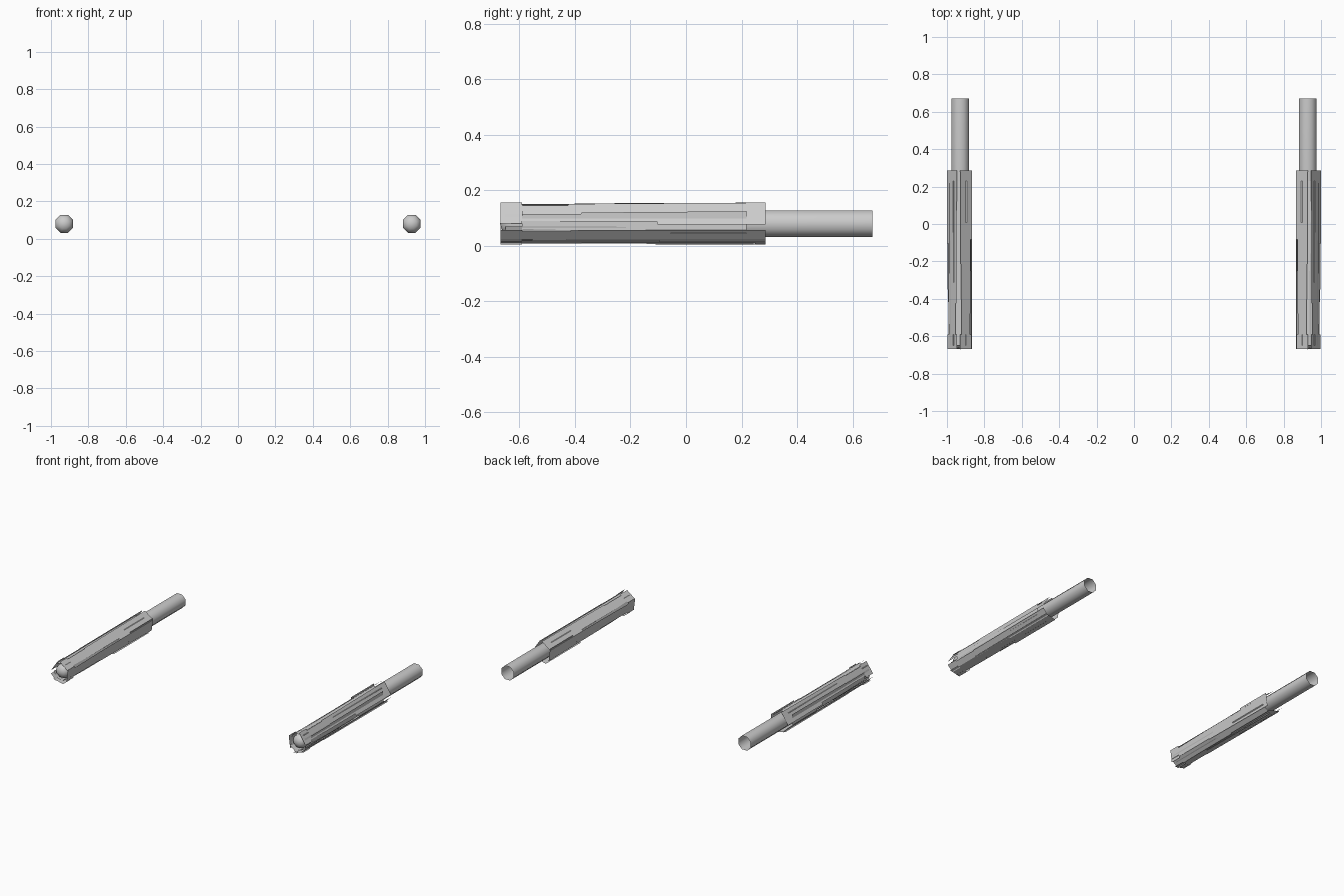
import bpy, bmesh, math, random
from mathutils import Vector

if "Cube" in bpy.data.objects:
    bpy.data.objects.remove(bpy.data.objects["Cube"])

CX, CZ = 0.929, 0.08


def finish(bm, name, smooth=False):
    me = bpy.data.meshes.new(name)
    bm.to_mesh(me)
    bm.free()
    ob = bpy.data.objects.new(name, me)
    bpy.context.collection.objects.link(ob)
    for p in me.polygons:
        p.use_smooth = smooth
    # both rods come from one side by mirroring across x = 0
    m = ob.modifiers.new("mirror", 'MIRROR')
    m.use_axis[0] = True
    m.use_mirror_merge = False
    return ob


# Hollow eight-sided core with a domed front and an open back
def core():
    bm = bmesh.new()
    rings = []
    for y, r in [(0.672, .052), (-0.625, .052), (-0.648, .044), (-0.662, .028)]:
        rings.append([bm.verts.new((-CX + r * math.cos((k + .5) * math.pi / 4), y,
                                    CZ + r * math.sin((k + .5) * math.pi / 4)))
                      for k in range(8)])
    for a, b in zip(rings, rings[1:]):
        for k in range(8):
            bm.faces.new((a[k], a[(k + 1) % 8], b[(k + 1) % 8], b[k]))
    tip = bm.verts.new((-CX, -0.670, CZ))
    for k in range(8):
        bm.faces.new((rings[-1][k], rings[-1][(k + 1) % 8], tip))
    bmesh.ops.recalc_face_normals(bm, faces=bm.faces[:])
    return finish(bm, "core_rod", True)


# Thin ragged strip: stations give y and the two edge fractions across its width
def strip(name, p, q, stations):
    bm = bmesh.new()
    p, q = Vector(p), Vector(q)
    rows = []
    for y, s, t in stations:
        row = []
        for f in (s, t):
            c = p.lerp(q, f)
            row.append(bm.verts.new((-CX + c.x, y, CZ + c.y)))
        rows.append(row)
    for a, b in zip(rows, rows[1:]):
        bm.faces.new((a[0], a[1], b[1], b[0]))
    return finish(bm, name)


core()

# Outer wrap: overlapping flat strips seen end-on as (x, z) chords around the rod
B, F = 0.286, -0.668
outer = [
    ((0.000, 0.076), (0.064, 0.028), B, F),
    ((-0.018, 0.076), (-0.071, -0.003), B, F),
    ((-0.056, 0.045), (-0.058, -0.035), 0.218, -0.59),
    ((-0.069, -0.022), (-0.028, -0.066), B, F),
    ((-0.050, -0.056), (0.030, -0.074), B, F),
    ((0.000, -0.074), (0.060, -0.026), 0.25, F),
    ((0.052, -0.050), (0.064, 0.040), B, F),
    ((-0.040, 0.055), (0.035, 0.055), 0.23, -0.65),
]
rnd = random.Random(4)
for i, (p, q, back, front) in enumerate(outer):
    j = rnd.uniform(-.08, .08)
    strip(f"wrap_strip_{i + 1}", p, q, [
        (back, 0, 1), (-0.04 + j, 0.03, 1), (-0.041 + j, 0.03, 0.86),
        (-0.36 + j, 0.06, 0.86), (-0.361 + j, 0.12, 0.86),
        (-0.59, 0.12, 0.80), (-0.591, 0.0, 0.95), (front, 0.0, 0.95)])

# Narrow slivers filling the gaps between the strips
for i in range(8):
    a = (i + .5) * math.pi / 4
    d = Vector((math.cos(a), math.sin(a))) * .058
    t = Vector((-math.sin(a), math.cos(a))) * .014
    strip(f"sliver_{i + 1}", d - t, d + t, [
        (rnd.uniform(-.1, .22), .3, .7), (-0.25, .1, .8),
        (-0.251, 0, 1), (-0.65, 0, 1)])
